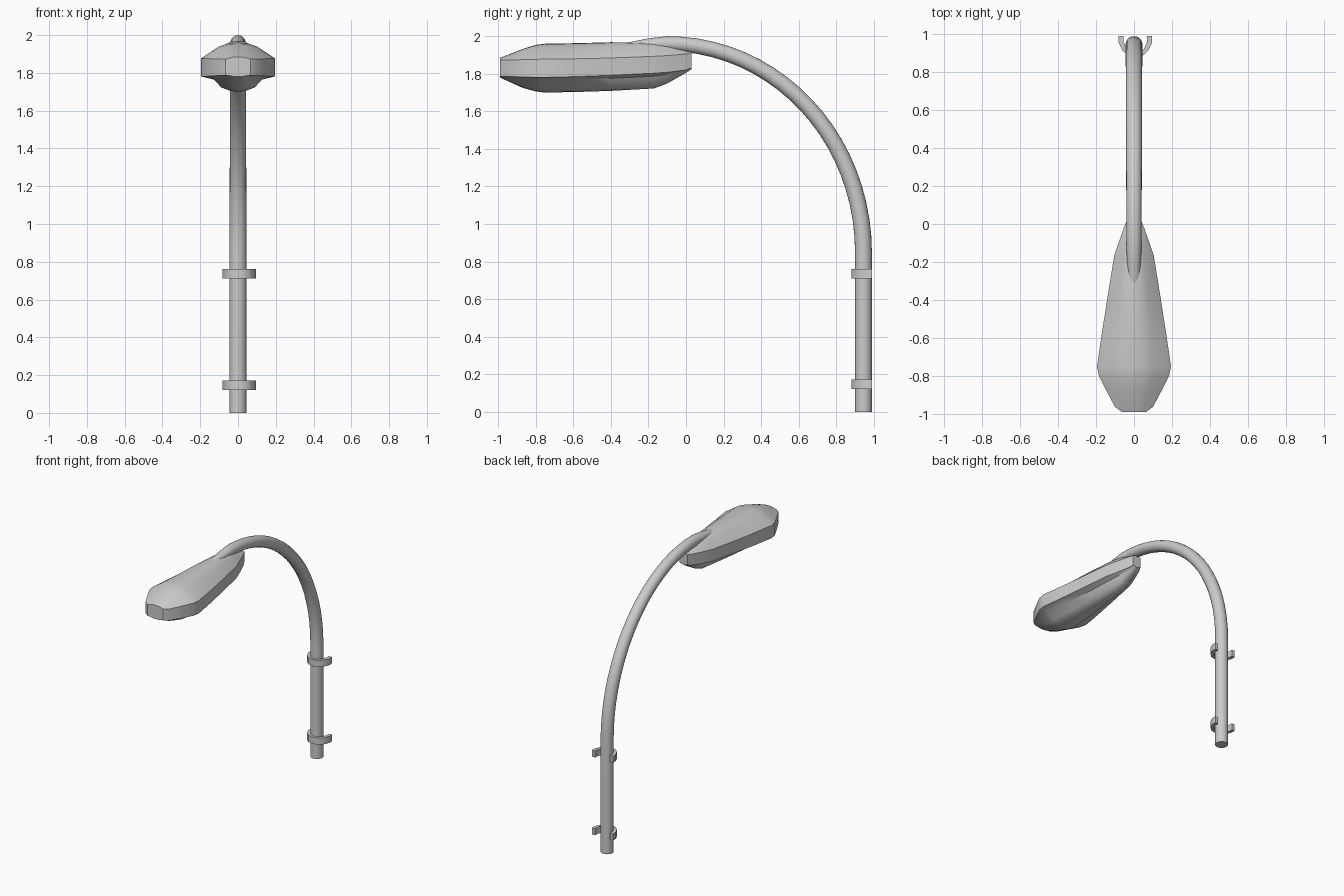
import bpy, bmesh, math

if "Cube" in bpy.data.objects:
    bpy.data.objects.remove(bpy.data.objects["Cube"])


def finish(name, bm, angle=30):
    bmesh.ops.recalc_face_normals(bm, faces=bm.faces)
    mesh = bpy.data.meshes.new(name)
    bm.to_mesh(mesh)
    bm.free()
    ob = bpy.data.objects.new(name, mesh)
    bpy.context.collection.objects.link(ob)
    bpy.ops.object.select_all(action='DESELECT')
    ob.select_set(True)
    bpy.context.view_layer.objects.active = ob
    bpy.ops.object.shade_smooth_by_angle(angle=math.radians(angle))
    return ob


def loft(name, rings, angle=30):
    bm = bmesh.new()
    loops = [[bm.verts.new(p) for p in ring] for ring in rings]
    n = len(loops[0])
    for a, b in zip(loops, loops[1:]):
        for i in range(n):
            j = (i + 1) % n
            bm.faces.new((a[i], a[j], b[j], b[i]))
    bm.faces.new(loops[0])
    bm.faces.new(loops[-1])
    return finish(name, bm, angle)


# Curved pole: straight post, elliptical bend, tip sinking into the lamp head
path = [(0.945, 0.0, 0.045)]
for k in range(21):
    t = math.radians(90) * k / 20
    path.append((-0.1 + 1.045 * math.cos(t), 0.85 + 1.11 * math.sin(t), 0.045 - 0.005 * k / 20))
path += [(-0.2, 1.951, 0.037), (-0.35, 1.925, 0.033)]
rings = []
for i, (y, z, r) in enumerate(path):
    a, b = path[max(i - 1, 0)], path[min(i + 1, len(path) - 1)]
    if i == 1:
        a = path[0]
        b = (a[0], 1.0)
    dy, dz = b[0] - a[0], b[1] - a[1]
    l = math.hypot(dy, dz)
    ny, nz = dz / l, -dy / l
    rings.append([(r * math.cos(q), y + ny * r * math.sin(q), z + nz * r * math.sin(q))
                  for q in (math.tau * s / 20 for s in range(20))])
loft("curved_pole", rings, 40)

# Lamp head stations: y, half width, top, band upper, band lower, bottom
stations = [
    (-0.99, 0.065, 1.885, 1.873, 1.787, 1.780),
    (-0.965, 0.10, 1.895, 1.873, 1.786, 1.768),
    (-0.87, 0.15, 1.932, 1.875, 1.783, 1.725),
    (-0.80, 0.185, 1.954, 1.877, 1.781, 1.706),
    (-0.75, 0.195, 1.960, 1.878, 1.781, 1.700),
    (-0.58, 0.17, 1.963, 1.880, 1.785, 1.703),
    (-0.40, 0.142, 1.968, 1.884, 1.792, 1.709),
    (-0.17, 0.105, 1.965, 1.893, 1.803, 1.722),
    (-0.10, 0.082, 1.955, 1.897, 1.808, 1.748),
    (0.0, 0.046, 1.925, 1.905, 1.820, 1.805),
    (0.03, 0.032, 1.915, 1.910, 1.832, 1.825),
]
rings = []
for y, w, zt, zu, zl, zb in stations:
    top, low = zt - zu, zl - zb
    half = [(0.25 * w, zu + 0.97 * top), (0.52 * w, zu + 0.75 * top), (w, zu), (w, zl),
            (0.66 * w, zl - 0.2 * low), (0.45 * w, zl - 0.72 * low), (0.2 * w, zl - 0.95 * low)]
    ring = [(0, zt)] + half + [(0, zb)] + [(-x, z) for x, z in reversed(half)]
    rings.append([(x, y, z) for x, z in ring])
loft("lamp_head", rings, 35)

# Mounting clamps: U-shaped brackets hugging the front of the pole
outer = [(0.088, 0.99), (0.088, 0.955), (0.068, 0.915), (0.042, 0.89), (0.015, 0.882)]
inner = [(0.062, 0.99), (0.062, 0.96), (0.048, 0.928), (0.03, 0.907), (0.012, 0.9)]


def mirrored(side):
    return side + [(-x, y) for x, y in reversed(side)]


for name, z0 in (("lower_clamp", 0.122), ("upper_clamp", 0.711)):
    rings = []
    for (ox, oy), (ix, iy) in zip(mirrored(outer), mirrored(inner)):
        rings.append([(ox + 0.007, oy, z0), (ix + 0.007, iy, z0),
                      (ix + 0.007, iy, z0 + 0.05), (ox + 0.007, oy, z0 + 0.05)])
    loft(name, rings, 40)
